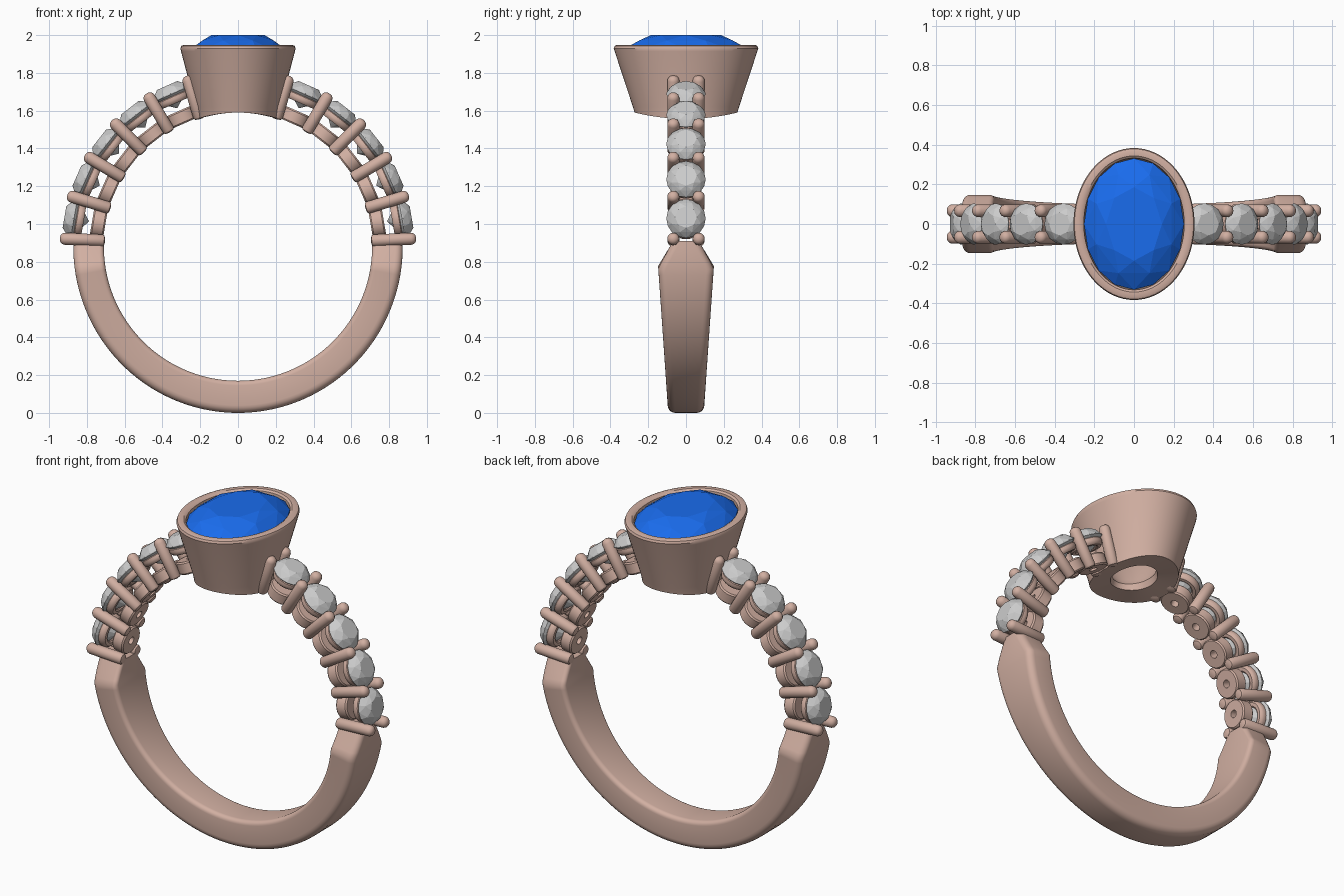
import bpy, bmesh, math
from math import sin, cos, pi, radians, sqrt
from mathutils import Matrix, Vector

if "Cube" in bpy.data.objects:
    bpy.data.objects.remove(bpy.data.objects["Cube"])

CZ, R_IN = 0.88, 0.71          # ring centre height, finger radius


def material(name, col):
    m = bpy.data.materials.new(name)
    m.diffuse_color = (*col, 1)
    m.use_nodes = True
    m.node_tree.nodes["Principled BSDF"].inputs["Base Color"].default_value = m.diffuse_color
    return m


GOLD = material("rose_gold", (0.64, 0.43, 0.36))
BLUE = material("blue_gem", (0.01, 0.15, 0.85))


def finish(name, bm, mat=None, smooth=True, matrix=None):
    bmesh.ops.recalc_face_normals(bm, faces=bm.faces)
    if matrix:
        bmesh.ops.transform(bm, matrix=matrix, verts=bm.verts)
    me = bpy.data.meshes.new(name)
    bm.to_mesh(me)
    bm.free()
    ob = bpy.data.objects.new(name, me)
    bpy.context.collection.objects.link(ob)
    if mat:
        me.materials.append(mat)
    if smooth:
        bpy.ops.object.select_all(action='DESELECT')
        ob.select_set(True)
        bpy.context.view_layer.objects.active = ob
        bpy.ops.object.shade_smooth_by_angle(angle=radians(35))
    return ob


def skin(rings, closed):
    """Join equal loops of points; closed wraps last to first, else capped."""
    bm = bmesh.new()
    vs = [[bm.verts.new(p) for p in r] for r in rings]
    n = len(vs[0])
    for i in range(len(vs) if closed else len(vs) - 1):
        a, b = vs[i], vs[(i + 1) % len(vs)]
        for j in range(n):
            k = (j + 1) % n
            bm.faces.new((a[j], a[k], b[k], b[j]))
    if not closed:
        bm.faces.new(vs[0])
        bm.faces.new(vs[-1])
    return bm


def oval(rx, ry, z, n):
    """Oval loop; z=None makes the loop lie on the finger hole."""
    pts = []
    for i in range(n):
        x, y = rx * cos(2 * pi * i / n), ry * sin(2 * pi * i / n)
        pts.append((x, y, CZ + sqrt(R_IN ** 2 - x * x) if z is None else z))
    return pts


def radial(deg):
    """Frame on the ring centre with local z pointing outward."""
    return Matrix.Translation((0, 0, CZ)) @ Matrix.Rotation(pi / 2 - radians(deg), 4, 'Y')


def gem(name, rx, ry, girdle, table, culet, matrix=None, mat=None):
    """Brilliant cut as the hull of table, crown, girdle and pavilion rings."""
    h, d = table - girdle, girdle - culet
    rings = [(0.56, table, 8, 0), (0.81, girdle + 0.62 * h, 8, 0.5), (1, girdle, 16, 0),
             (1, girdle - 0.06 * d, 16, 0), (0.5, girdle - 0.56 * d, 8, 0.5)]
    bm = bmesh.new()
    for s, z, n, off in rings:
        for i in range(n):
            a = 2 * pi * (i + off) / n
            bm.verts.new((s * rx * cos(a), s * ry * sin(a), z))
    bm.verts.new((0, 0, culet))
    bmesh.ops.convex_hull(bm, input=bm.verts)
    return finish(name, bm, mat, False, matrix)


# Solid lower shank, widest near the shoulders and tapered into the stone rows
def shank_section(deg):
    a = radians(deg)
    edge = min(deg + 182, 2 - deg)            # degrees from the nearer end
    low = -sin(a)
    hw = 0.155 - 0.058 * max(0, low)
    hw = min(hw, 0.07 + 0.0078 * edge)
    ro = 0.872 + 0.008 * max(0, low) ** 2
    prof = []
    corners = [(hw, ro, 0.04, 0), (-hw, ro, 0.04, 90), (-hw, R_IN, 0.025, 180), (hw, R_IN, 0.025, 270)]
    for y, r, c, start in corners:
        cy, cr = y - math.copysign(c, y), r + (-c if r > 0.8 else c)
        for k in range(6):
            t = radians(start + 18 * k)
            prof.append((cy + c * cos(t), cr + c * sin(t)))
    return [(r * cos(a), y, CZ + r * sin(a)) for y, r in prof]


finish("lower_shank", skin([shank_section(2 - 184 * i / 92) for i in range(93)], False), GOLD)

# Oval bezel cup with rounded rim, gem seat and open base
cup = [(0.216, 0.272, None), (0.224, 0.281, 1.62), (0.302, 0.378, 1.915), (0.305, 0.383, 1.93),
       (0.300, 0.378, 1.943), (0.288, 0.366, 1.948), (0.265, 0.343, 1.947), (0.253, 0.332, 1.938),
       (0.250, 0.329, 1.90), (0.22, 0.29, 1.87), (0.13, 0.165, 1.66), (0.105, 0.135, 1.62),
       (0.115, 0.145, None)]
finish("bezel_cup", skin([oval(*p, 72) for p in cup], True), GOLD)
gem("centre_gem", 0.252, 0.331, 1.925, 2.0, 1.66, mat=BLUE)

# Shoulder stones, their two seat rings, and the shared prongs on both sides
FIRST, STEP = 2.6, 14.15
inner = [(0.022, 0.712), (0.076, 0.712), (0.083, 0.72), (0.083, 0.776), (0.076, 0.784), (0.022, 0.784)]
outer = [(0.056, 0.835), (0.064, 0.828), (0.082, 0.828), (0.091, 0.836), (0.095, 0.85),
         (0.093, 0.865), (0.085, 0.872), (0.066, 0.872)]
prong = [(0.012, 0.705), (0.026, 0.709), (0.032, 0.718), (0.032, 0.918),
         (0.028, 0.931), (0.019, 0.940), (0.007, 0.944)]
for side in ("right", "left"):
    for i in range(6):
        deg = FIRST + STEP * i
        m = radial(deg if side == "right" else 180 - deg)
        for y in (-0.067, 0.067):
            finish(f"{side}_prong", skin([oval(r, r, z, 20) for r, z in prong], False), GOLD,
                   matrix=m @ Matrix.Translation((0, y, 0)))
        if i == 5:
            continue
        deg += STEP / 2
        m = radial(deg if side == "right" else 180 - deg)
        for label, prof in (("inner_seat", inner), ("outer_seat", outer)):
            finish(f"{side}_{label}", skin([oval(r, r, z, 32) for r, z in prof], True), GOLD, matrix=m)
        gem(f"{side}_stone", 0.104, 0.104, 0.886, 0.932, 0.80, m)
